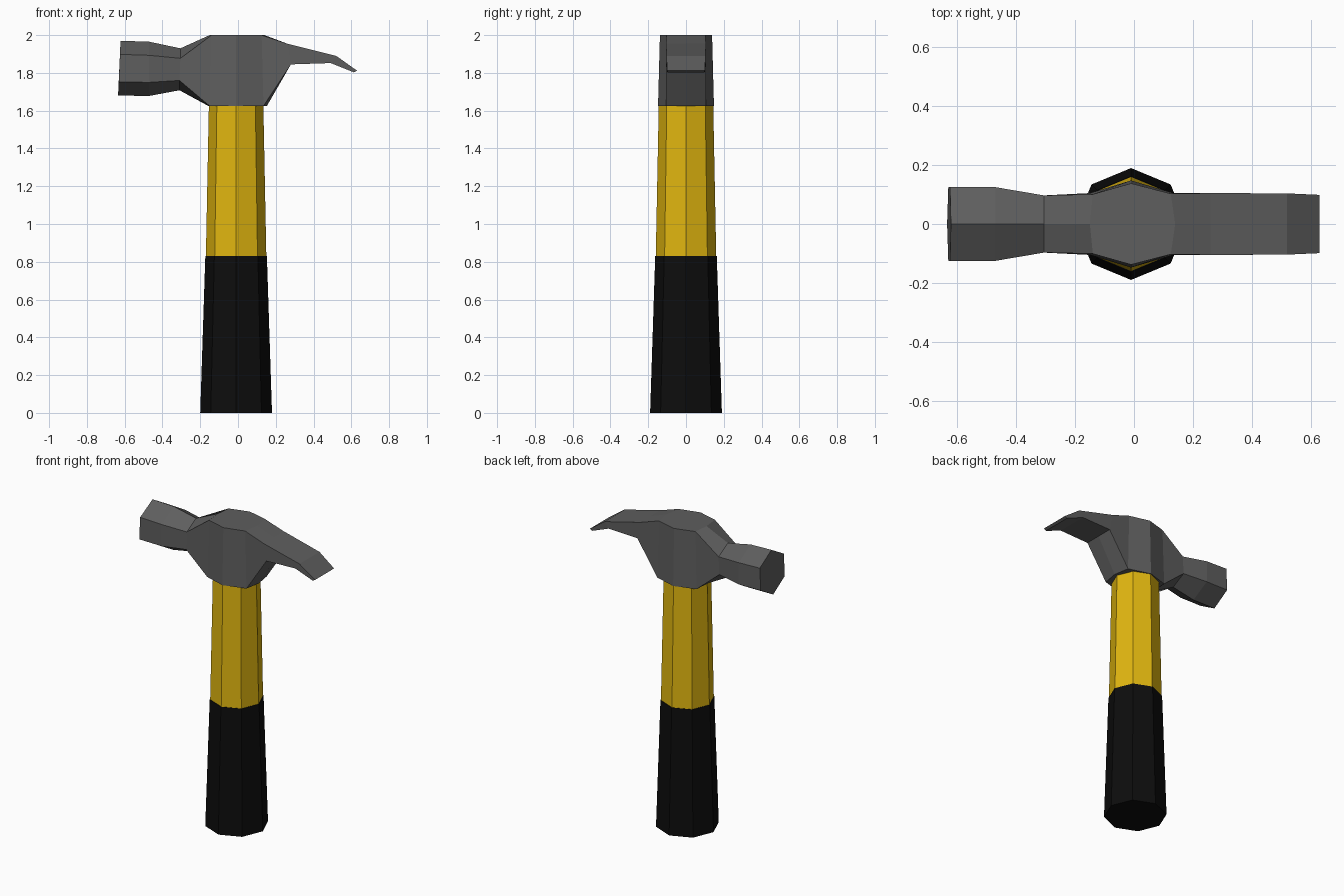
import bpy, bmesh, math

if "Cube" in bpy.data.objects:
    bpy.data.objects.remove(bpy.data.objects["Cube"])


def material(name, rgb):
    m = bpy.data.materials.new(name)
    m.diffuse_color = (*rgb, 1)
    m.use_nodes = True
    m.node_tree.nodes["Principled BSDF"].inputs["Base Color"].default_value = m.diffuse_color
    return m


STEEL = material("dark steel", (0.112, 0.112, 0.112))
YELLOW = material("yellow paint", (0.75, 0.47, 0.005))
BLACK = material("black rubber", (0.004, 0.004, 0.004))


def loft(name, rings, mat):
    """Skin a list of equal-length point rings and cap both ends."""
    bm = bmesh.new()
    rows = [[bm.verts.new(p) for p in ring] for ring in rings]
    n = len(rows[0])
    for a, b in zip(rows, rows[1:]):
        for i in range(n):
            j = (i + 1) % n
            bm.faces.new((a[i], a[j], b[j], b[i]))
    bm.faces.new(rows[0])
    bm.faces.new(rows[-1])
    bmesh.ops.recalc_face_normals(bm, faces=bm.faces)
    me = bpy.data.meshes.new(name)
    bm.to_mesh(me)
    bm.free()
    me.materials.append(mat)
    ob = bpy.data.objects.new(name, me)
    bpy.context.collection.objects.link(ob)
    return ob


def octagon(r, z):
    return [(-0.01 + r * math.cos(k * math.pi / 4), r * math.sin(k * math.pi / 4), z)
            for k in range(8)]


def hexagon(top, upper, lower, bottom):
    """Head section: top/bottom are (x, z) at y=0; upper/lower are (x, y, z), mirrored in y."""
    (xu, yu, zu), (xl, yl, zl) = upper, lower
    return [(top[0], 0, top[1]), (xu, yu, zu), (xl, yl, zl),
            (bottom[0], 0, bottom[1]), (xl, -yl, zl), (xu, -yu, zu)]


def slab(xt, zt, xb, zb, y):
    """Flat-topped section used along the claw."""
    return hexagon((xt, zt), (xt, y, zt), (xb, y, zb), (xb, zb))


# Tapered eight-sided handle: rubber grip and painted shaft
loft("grip", [octagon(0.19, 0), octagon(0.163, 0.83)], BLACK)
loft("shaft", [octagon(0.16, 0.83), octagon(0.144, 1.64)], YELLOW)

# Head: striking face, neck, eye block and claw, skinned in one run
loft("head", [
    hexagon((-0.622, 1.97), (-0.625, 0.125, 1.898), (-0.631, 0.125, 1.752), (-0.635, 1.68)),
    hexagon((-0.47, 1.965), (-0.47, 0.125, 1.893), (-0.47, 0.125, 1.75), (-0.47, 1.678)),
    hexagon((-0.305, 1.93), (-0.305, 0.097, 1.877), (-0.31, 0.097, 1.76), (-0.31, 1.708)),
    hexagon((-0.15, 2.0), (-0.14, 0.101, 2.0), (-0.15, 0.105, 1.625), (-0.157, 1.625)),
    hexagon((-0.01, 2.0), (-0.01, 0.138, 2.0), (-0.01, 0.148, 1.625), (-0.01, 1.625)),
    hexagon((0.14, 2.0), (0.125, 0.103, 2.0), (0.135, 0.105, 1.625), (0.153, 1.625)),
    slab(0.26, 1.955, 0.28, 1.845, 0.105),
    slab(0.52, 1.89, 0.49, 1.852, 0.104),
    slab(0.63, 1.812, 0.613, 1.803, 0.099),
], STEEL)
